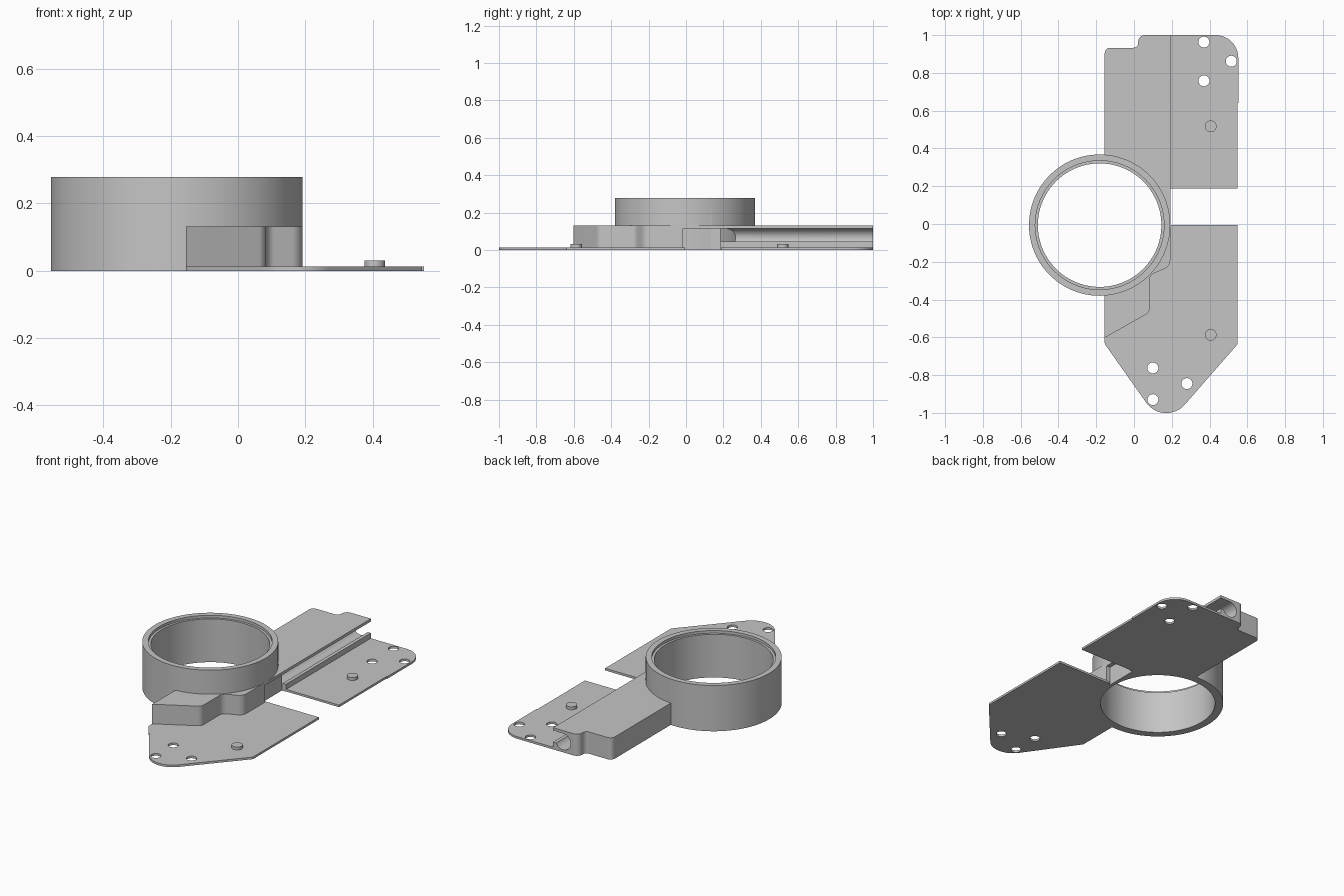
import bpy, bmesh, math
from mathutils import Vector

cube = bpy.data.objects.get("Cube")
if cube:
    bpy.data.objects.remove(cube, do_unlink=True)

grey = bpy.data.materials.new("plain grey")
grey.use_nodes = True
colour = (0.56, 0.56, 0.56, 1)
grey.diffuse_color = colour
grey.node_tree.nodes["Principled BSDF"].inputs["Base Color"].default_value = colour

RING = (-0.182, -0.006)


def rounded(corners, steps=10):
    """Outline from (x, y, radius) corners, each filleted."""
    out = []
    for i, (x, y, r) in enumerate(corners):
        p = Vector((x, y))
        if not r:
            out.append(p)
            continue
        a = (Vector(corners[i - 1][:2]) - p).normalized()
        b = (Vector(corners[(i + 1) % len(corners)][:2]) - p).normalized()
        half = a.angle(b) / 2
        centre = p + (a + b).normalized() * r / math.sin(half)
        start = p + a * r / math.tan(half) - centre
        end = p + b * r / math.tan(half) - centre
        sweep = math.atan2(start.x * end.y - start.y * end.x, start.dot(end))
        for k in range(steps + 1):
            t = sweep * k / steps
            c, s = math.cos(t), math.sin(t)
            out.append(centre + Vector((start.x * c - start.y * s,
                                        start.x * s + start.y * c)))
    return out


def circle(x, y, r, n=32):
    return [Vector((x + r * math.cos(2 * math.pi * k / n),
                    y + r * math.sin(2 * math.pi * k / n))) for k in range(n)]


def prism(name, outline, low, high, along_y=False):
    """Extrude an outline up z, or an x-z outline along y."""
    bm = bmesh.new()
    place = (lambda p, d: (p.x, d, p.y)) if along_y else (lambda p, d: (p.x, p.y, d))
    face = bm.faces.new([bm.verts.new(place(p, low)) for p in outline])
    new = bmesh.ops.extrude_face_region(bm, geom=[face])["geom"]
    shift = (0, high - low, 0) if along_y else (0, 0, high - low)
    bmesh.ops.translate(bm, vec=shift, verts=[v for v in new if isinstance(v, bmesh.types.BMVert)])
    bmesh.ops.recalc_face_normals(bm, faces=bm.faces[:])
    mesh = bpy.data.meshes.new(name)
    bm.to_mesh(mesh)
    bm.free()
    mesh.materials.append(grey)
    ob = bpy.data.objects.new(name, mesh)
    bpy.context.collection.objects.link(ob)
    return ob


def box(name, x0, x1, y0, y1, z0, z1):
    return prism(name, [Vector(p) for p in ((x0, y0), (x1, y0), (x1, y1), (x0, y1))], z0, z1)


def cut(ob, cutters):
    bpy.context.view_layer.objects.active = ob
    for c in cutters:
        mod = ob.modifiers.new("cut", "BOOLEAN")
        mod.operation, mod.solver, mod.object = "DIFFERENCE", "EXACT", c
        bpy.ops.object.modifier_apply(modifier=mod.name)


# Cutters, removed at the end
bore = prism("bore_cutter", circle(*RING, 0.327, 96), -0.1, 0.5)
recess = prism("recess_cutter", circle(*RING, 0.341, 96), 0.262, 0.5)
relief = box("relief_cutter", 0.165, 0.3, -0.015, 0.185, -0.1, 0.115)
channel = prism("channel_cutter", circle(0.125, 0.065, 0.05, 40), 0.184, 1.1, True)
slot = box("slot_cutter", 0.125, 0.3, 0.184, 1.1, 0.045, 0.115)
front_holes = [prism("hole_cutter", circle(x, y, 0.029), -0.1, 0.1)
               for x, y in ((0.10, -0.762), (0.28, -0.845), (0.10, -0.93))]
back_holes = [prism("hole_cutter", circle(x, y, 0.029), -0.1, 0.1)
              for x, y in ((0.37, 0.963), (0.515, 0.862), (0.37, 0.758))]
cutters = [bore, recess, relief, channel, slot] + front_holes + back_holes

# Round collar with a shallow step inside its top rim
collar = prism("collar", circle(*RING, 0.374, 96), 0, 0.278)
cut(collar, [bore, recess, relief])

# Solid block in front of the collar
front_block = prism("front_block", rounded([
    (-0.155, -0.602, 0), (0.083, -0.468, 0.04), (0.083, -0.27, 0.04),
    (0.192, -0.225, 0.05), (0.192, -0.015, 0), (-0.155, -0.015, 0)]), 0, 0.132)
cut(front_block, [bore])

# Long block behind the collar with a round channel opening to the side
back_block = prism("back_block", rounded([
    (-0.155, 0.0, 0), (0.192, 0.0, 0), (0.192, 1.0, 0), (0.022, 1.0, 0.035),
    (0.022, 0.933, 0.025), (-0.155, 0.933, 0.03)]), 0, 0.132)
cut(back_block, [bore, relief, channel, slot])

# Thin mounting plates
front_plate = prism("front_plate", rounded([
    (-0.155, -0.635, 0.02), (0.16, -1.081, 0.13), (0.547, -0.638, 0),
    (0.547, -0.006, 0), (0.18, -0.006, 0), (-0.155, -0.2, 0)]), 0, 0.013)
cut(front_plate, [bore] + front_holes)
back_plate = prism("back_plate", rounded([
    (0.1, 0.188, 0), (0.547, 0.188, 0), (0.547, 0.64, 0), (0.552, 0.64, 0),
    (0.552, 1.0, 0.12), (0.1, 1.0, 0)]), 0, 0.013)
cut(back_plate, [bore] + back_holes)

# Locating pins
pins = [prism("front_pin", circle(0.406, -0.587, 0.031), 0.005, 0.031),
        prism("back_pin", circle(0.406, 0.517, 0.031), 0.005, 0.031)]

for c in cutters:
    bpy.data.objects.remove(c, do_unlink=True)

bpy.ops.object.select_all(action="DESELECT")
for ob in [collar, front_block, back_block, front_plate, back_plate] + pins:
    ob.select_set(True)
bpy.context.view_layer.objects.active = collar
bpy.ops.object.shade_smooth_by_angle(angle=math.radians(30))
